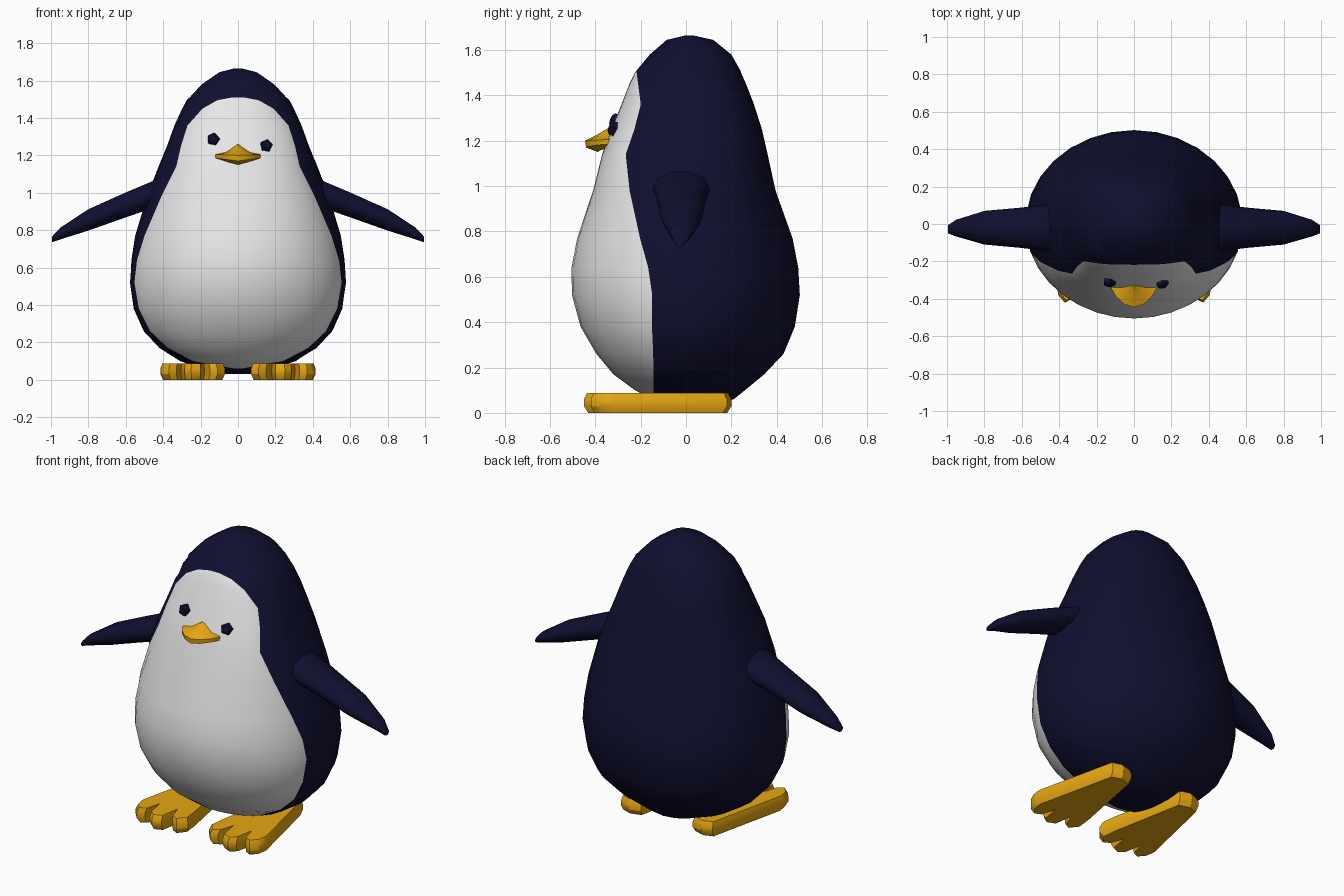
import bpy, bmesh, math
from mathutils import Vector

if "Cube" in bpy.data.objects:
    bpy.data.objects.remove(bpy.data.objects["Cube"])


def material(name, rgb):
    m = bpy.data.materials.new(name)
    m.diffuse_color = (*rgb, 1)
    m.use_nodes = True
    m.node_tree.nodes["Principled BSDF"].inputs["Base Color"].default_value = m.diffuse_color
    return m


NAVY = material("navy", (0.005, 0.005, 0.03))
WHITE = material("white", (0.8, 0.8, 0.8))
ORANGE = material("orange_yellow", (0.8, 0.39, 0.006))


def loft(name, rings, mats, angle, pick=None):
    """Skin closed rings of equal length, cap both ends, optional material rule."""
    bm = bmesh.new()
    rows = [[bm.verts.new(p) for p in ring] for ring in rings]
    n = len(rows[0])
    for r in range(len(rows) - 1):
        for i in range(n):
            j = (i + 1) % n
            f = bm.faces.new((rows[r][i], rows[r][j], rows[r + 1][j], rows[r + 1][i]))
            if pick:
                f.material_index = pick(r, i)
    bm.faces.new(rows[0][::-1])
    bm.faces.new(rows[-1])
    bmesh.ops.remove_doubles(bm, verts=bm.verts, dist=0.0005)
    bmesh.ops.recalc_face_normals(bm, faces=bm.faces)
    mesh = bpy.data.meshes.new(name)
    bm.to_mesh(mesh)
    bm.free()
    for m in mats:
        mesh.materials.append(m)
    ob = bpy.data.objects.new(name, mesh)
    bpy.context.collection.objects.link(ob)
    bpy.ops.object.select_all(action='DESELECT')
    ob.select_set(True)
    bpy.context.view_layer.objects.active = ob
    bpy.ops.object.shade_smooth_by_angle(angle=math.radians(angle))
    return ob


# Body rows: height, half width, front depth, back depth, half width of white front
ROWS = [
    (0.03, 0.07, 0.06, 0.10, 0.0), (0.06, 0.20, 0.15, 0.21, 0.02),
    (0.10, 0.31, 0.225, 0.26, 0.24), (0.17, 0.42, 0.32, 0.345, 0.375),
    (0.26, 0.505, 0.395, 0.43, 0.47), (0.38, 0.56, 0.465, 0.48, 0.53),
    (0.52, 0.58, 0.503, 0.502, 0.554), (0.64, 0.572, 0.505, 0.495, 0.54),
    (0.77, 0.55, 0.48, 0.47, 0.50), (0.98, 0.49, 0.41, 0.395, 0.41),
    (1.14, 0.425, 0.37, 0.36, 0.33), (1.25, 0.38, 0.33, 0.335, 0.305),
    (1.36, 0.34, 0.285, 0.30, 0.27), (1.45, 0.30, 0.25, 0.265, 0.19),
    (1.495, 0.275, 0.228, 0.245, 0.11), (1.51, 0.26, 0.218, 0.24, 0.03),
    (1.58, 0.195, 0.16, 0.20, 0.02), (1.645, 0.10, 0.085, 0.12, 0.01),
    (1.665, 0.02, 0.0, 0.03, 0.0),
]
FRONT, BACK = 14, 18


def body_ring(z, w, yf, yb, xb):
    p = 2 + 0.4 * min(1, max(0, (z - 0.75) / 0.4))     # squarer near the head
    a = math.asin((xb / w) ** (p / 2))
    angles = [-a + 2 * a * i / FRONT for i in range(FRONT)]
    angles += [a + (2 * math.pi - 2 * a) * i / BACK for i in range(BACK)]
    pts = []
    for t in angles:
        s, c = math.sin(t), math.cos(t)
        x = math.copysign(w * abs(s) ** (2 / p), s)
        y = -yf * c ** (2 / p) if c > 0 else yb * (-c) ** (2 / p)
        pts.append((x, y, z))
    return pts


loft("body", [body_ring(*r) for r in ROWS], [NAVY, WHITE], 60,
     lambda r, i: 1 if i < FRONT and 1 <= r <= 14 else 0)

# Wings: x, centre z, centre y, half depth, half thickness
WING = [(0.36, 1.035, -0.02, 0.14, 0.075), (0.47, 0.985, -0.02, 0.125, 0.075),
        (0.60, 0.935, -0.02, 0.108, 0.07), (0.80, 0.855, -0.02, 0.09, 0.06),
        (0.95, 0.782, -0.022, 0.045, 0.033), (0.995, 0.75, -0.028, 0.022, 0.016)]
# Foot outline, heel then toes
FOOT = [(0.17, 0.18), (0.24, 0.20), (0.30, 0.18), (0.415, -0.32), (0.405, -0.38),
        (0.37, -0.42), (0.33, -0.40), (0.305, -0.31), (0.285, -0.42), (0.25, -0.45),
        (0.20, -0.43), (0.18, -0.31), (0.15, -0.40), (0.11, -0.42), (0.07, -0.37),
        (0.08, -0.28)]


def foot_ring(side, z, inset):
    cx, cy = 0.24, -0.12
    return [(side * (cx + (x - cx) * (1 - inset)), cy + (y - cy) * (1 - inset * 0.7), z)
            for x, y in FOOT]


for side, label in ((-1, "left"), (1, "right")):
    rings = [[(side * x, yc + ry * math.cos(t), zc + rt * math.sin(t))
              for t in (math.pi * k / 5 for k in range(10))]
             for x, zc, yc, ry, rt in WING]
    loft(label + "_wing", rings, [NAVY], 60)
    loft(label + "_foot", [foot_ring(side, 0, 0.08), foot_ring(side, 0.03, 0),
                           foot_ring(side, 0.06, 0), foot_ring(side, 0.088, 0.06)],
         [ORANGE], 30)

# Beak: rounded rim rising to a central ridge
RIM = [(-0.12, -0.30), (-0.12, -0.345), (-0.095, -0.39), (-0.05, -0.43), (0, -0.445),
       (0.05, -0.43), (0.095, -0.39), (0.12, -0.345), (0.12, -0.30)]


def beak_ring(z, sx, sy, arch=0.0):
    return [(x * sx, -0.30 + (y + 0.30) * sy, z + arch * (1 - abs(x) / 0.12))
            for x, y in RIM]


loft("beak", [beak_ring(1.17, 0.65, 0.6, -0.02), beak_ring(1.185, 1, 0.97, -0.015),
              beak_ring(1.205, 1, 1, -0.005), beak_ring(1.215, 0.6, 0.6, 0.015),
              beak_ring(1.245, 0.2, 0.25, 0.015)], [ORANGE], 35)

# Eyes: small five-sided buttons facing outward along the head surface
for label, x, y, z in (("left", -0.132, -0.315, 1.287), ("right", 0.152, -0.322, 1.252)):
    n = Vector((x * 1.3, -0.85, 0.3)).normalized()
    u = n.cross(Vector((0, 0, 1))).normalized()
    v = u.cross(n)
    rings = []
    for off, r in ((-0.03, 0.034), (0.008, 0.034), (0.018, 0.02)):
        rings.append([Vector((x, y, z)) + n * off + r * (u * math.cos(t) + v * math.sin(t))
                      for t in (2 * math.pi * k / 5 + 0.5 for k in range(5))])
    loft(label + "_eye", rings, [NAVY], 30)
